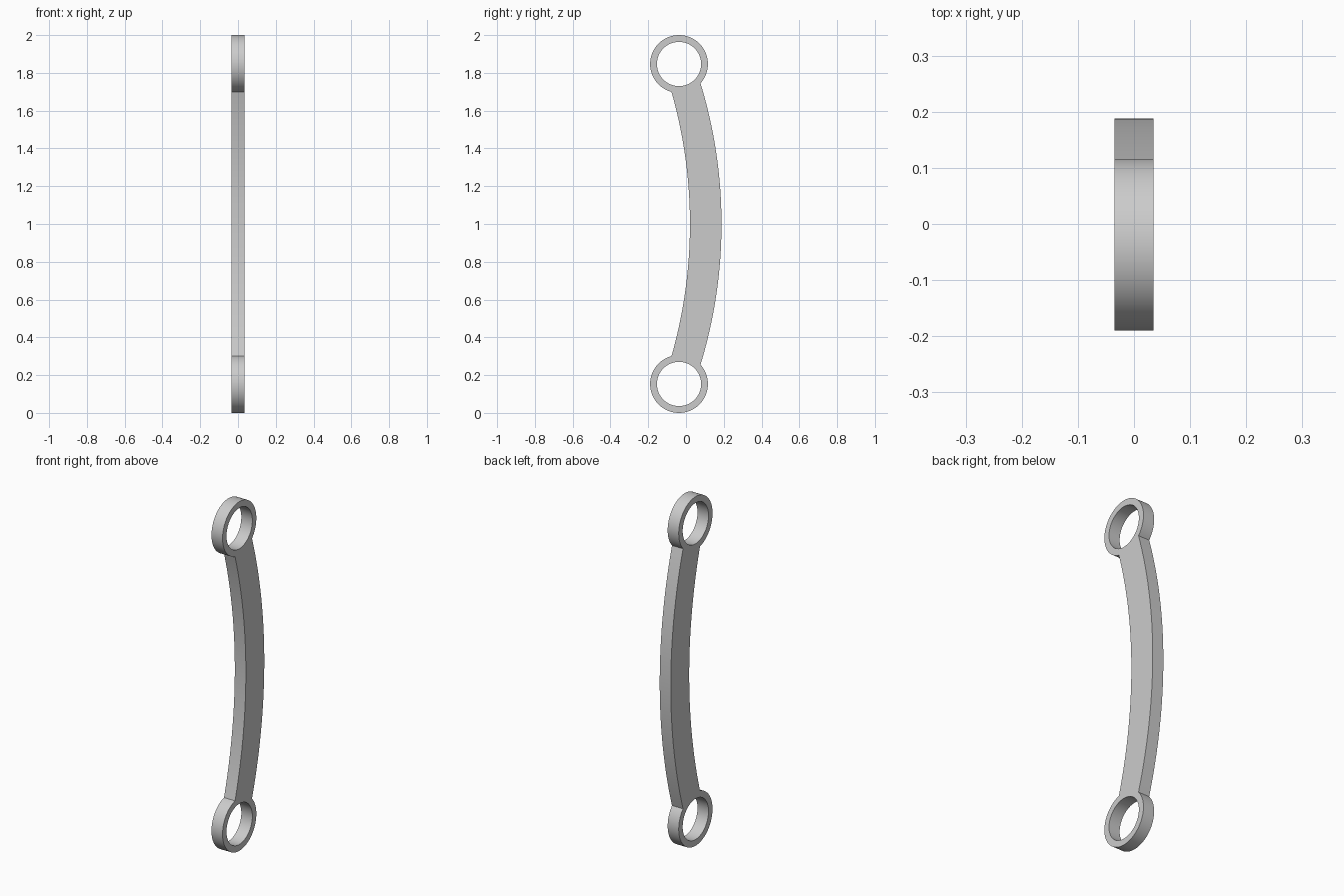
import bpy
import bmesh
import math
from mathutils import Vector

cube = bpy.data.objects.get("Cube")
if cube:
    bpy.data.objects.remove(cube, do_unlink=True)

HALF_WIDTH = 0.035
RING_Y, RING_Z = -0.037, 1.847
RING_R, HOLE_R = 0.153, 0.117
ARM_R = 2.55
BACK_Y, FRONT_Y = 0.188, 0.021      # arm edges at mid height
ARM_STEPS, RING_STEPS = 20, 64

metal = bpy.data.materials.new("light_grey")
metal.use_nodes = True
metal.diffuse_color = (0.6, 0.6, 0.6, 1)
metal.node_tree.nodes["Principled BSDF"].inputs["Base Color"].default_value = (0.6, 0.6, 0.6, 1)


def arm_y(z, apex):
    """Depth of a curved arm edge at height z."""
    return apex - ARM_R + math.sqrt(ARM_R ** 2 - (z - 1) ** 2)


def joint(apex):
    """Height and ring angle where an arm edge meets the upper ring."""
    z = RING_Z - RING_R
    for _ in range(40):
        z = RING_Z - math.sqrt(RING_R ** 2 - (arm_y(z, apex) - RING_Y) ** 2)
    return z, math.atan2(z - RING_Z, arm_y(z, apex) - RING_Y)


def circle_point(radius, angle):
    return (RING_Y + radius * math.cos(angle), RING_Z + radius * math.sin(angle))


def mirrored(points):
    return [(y, 2 - z) for y, z in reversed(points)]


# Upper half of the outline: back edge, ring, front edge
back_z, back_angle = joint(BACK_Y)
front_z, front_angle = joint(FRONT_Y)
sweep = front_angle + math.tau - back_angle
upper = []
for i in range(ARM_STEPS):
    z = 1 + (back_z - 1) * i / ARM_STEPS
    upper.append((arm_y(z, BACK_Y), z))
for i in range(RING_STEPS + 1):
    upper.append(circle_point(RING_R, back_angle + sweep * i / RING_STEPS))
for i in reversed(range(ARM_STEPS)):
    z = 1 + (front_z - 1) * i / ARM_STEPS
    upper.append((arm_y(z, FRONT_Y), z))

outline = upper + mirrored(upper)[1:-1]
hole = [circle_point(HOLE_R, math.tau * i / RING_STEPS) for i in range(RING_STEPS)]

# Fill the profile around both holes and extrude it across the width
bm = bmesh.new()
edges = []
for loop in (outline, hole, mirrored(hole)):
    verts = [bm.verts.new((-HALF_WIDTH, y, z)) for y, z in loop]
    edges += [bm.edges.new((v, verts[(i + 1) % len(verts)])) for i, v in enumerate(verts)]
bmesh.ops.triangle_fill(bm, edges=edges, use_beauty=True, normal=Vector((1, 0, 0)))
solid = bmesh.ops.extrude_face_region(bm, geom=bm.faces[:], use_keep_orig=True)
moved = [g for g in solid["geom"] if isinstance(g, bmesh.types.BMVert)]
bmesh.ops.translate(bm, verts=moved, vec=(2 * HALF_WIDTH, 0, 0))
bmesh.ops.recalc_face_normals(bm, faces=bm.faces[:])

mesh = bpy.data.meshes.new("curved_link_arm")
bm.to_mesh(mesh)
bm.free()
mesh.materials.append(metal)
link = bpy.data.objects.new("curved_link_arm", mesh)
bpy.context.collection.objects.link(link)

bpy.ops.object.select_all(action="DESELECT")
link.select_set(True)
bpy.context.view_layer.objects.active = link
bpy.ops.object.shade_smooth_by_angle(angle=math.radians(30))
